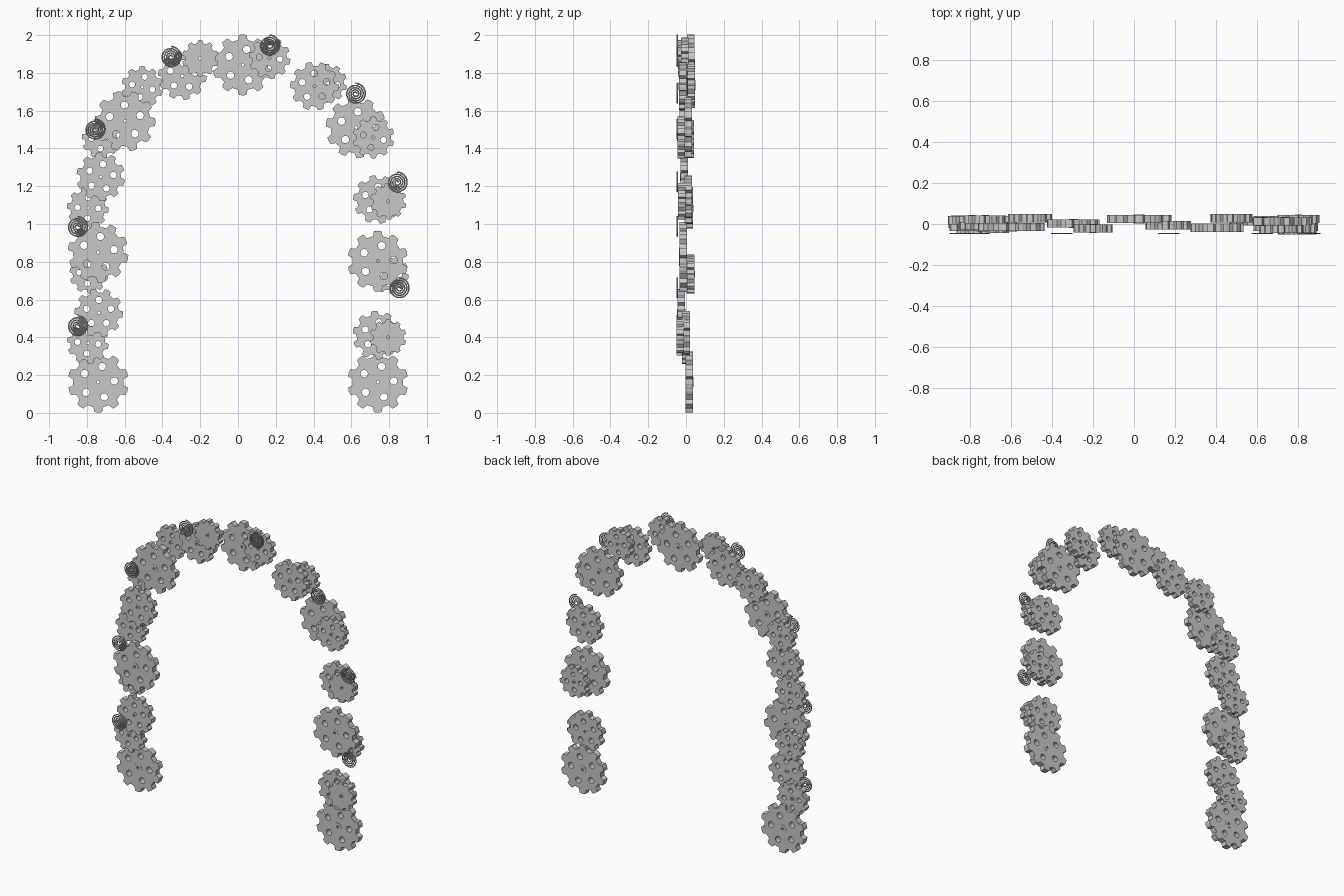
import bpy
import math

if "Cube" in bpy.data.objects:
    bpy.data.objects.remove(bpy.data.objects["Cube"])

# One flat metal colour
grey = bpy.data.materials.new("brushed_grey_metal")
grey.diffuse_color = (0.58, 0.58, 0.58, 1)
grey.use_nodes = True
grey.node_tree.nodes["Principled BSDF"].inputs["Base Color"].default_value = grey.diffuse_color

THICK = 0.04
TEETH = 10


def add_loop(curve, pts):
    s = curve.splines.new('POLY')
    s.points.add(len(pts) - 1)
    for p, (x, y) in zip(s.points, pts):
        p.co = (x, y, 0, 1)
    s.use_cyclic_u = True
    s.use_smooth = False


def circle(cx, cy, r, n):
    return [(cx + r * math.cos(2 * math.pi * i / n),
             cy + r * math.sin(2 * math.pi * i / n)) for i in range(n)]


def finish(name, curve, x, y, z):
    """Bake an upright curve into a mesh object."""
    tmp = bpy.data.objects.new("tmp", curve)
    bpy.context.collection.objects.link(tmp)
    bpy.context.view_layer.update()
    dg = bpy.context.evaluated_depsgraph_get()
    mesh = bpy.data.meshes.new_from_object(tmp.evaluated_get(dg))
    bpy.data.objects.remove(tmp)
    mesh.materials.clear()
    mesh.materials.append(grey)
    ob = bpy.data.objects.new(name, mesh)
    ob.rotation_euler = (math.pi / 2, 0, 0)
    ob.location = (x, y, z)
    bpy.context.collection.objects.link(ob)
    return ob


def plate(name, loops, depth, x, y, z):
    c = bpy.data.curves.new(name, 'CURVE')
    c.dimensions = '2D'
    c.fill_mode = 'BOTH'
    c.extrude = depth / 2
    for lp in loops:
        add_loop(c, lp)
    return finish(name, c, x, y, z)


def gear(name, x, y, z, r, holes, phase):
    # toothed rim: root, tip, tip, root for each tooth
    rim = []
    step = 2 * math.pi / TEETH
    for i in range(TEETH):
        a = math.pi / 2 + math.radians(phase) + i * step
        for f, rad in ((-0.31, 0.84), (-0.2, 1), (0, 1.01), (0.2, 1), (0.31, 0.84)):
            rim.append((r * rad * math.cos(a + f * step), r * rad * math.sin(a + f * step)))
    loops = [rim, circle(0, 0, 0.008, 10)]
    # ring of lightening holes
    for k in range(holes):
        a = math.radians(76 + phase) + 2 * math.pi * k / holes
        d = r * (0.53 if holes > 4 else 0.5)
        loops.append(circle(d * math.cos(a), d * math.sin(a), 0.007 + 0.08 * r, 14))
    plate(name, loops, THICK, x, y, z)
    # slim hub
    plate(name + "_hub", [circle(0, 0, 0.17 * r, 14), circle(0, 0, 0.008, 10)],
          THICK + 0.003, x, y, z)


# size classes: radius, hole count
SIZES = {"large": (0.16, 5), "medium": (0.128, 5), "small": (0.11, 4),
         "backing": (0.102, 4), "solid": (0.096, 0)}

# size, x, depth y, z, turn in degrees
GEARS = [
    ("large", -0.74, 0.018, 0.163, 0), ("small", -0.795, 0.0, 0.37, 8),
    ("medium", -0.737, -0.025, 0.53, 14), ("backing", -0.79, 0.022, 0.735, 5),
    ("large", -0.74, -0.015, 0.85, 6), ("small", -0.795, 0.018, 1.085, 12),
    ("medium", -0.727, -0.01, 1.25, 4), ("backing", -0.725, 0.022, 1.45, 10),
    ("large", -0.598, -0.015, 1.545, 16), ("small", -0.507, 0.028, 1.725, 0),
    ("medium", -0.295, 0.002, 1.785, 10), ("solid", -0.2, -0.022, 1.877, 0),
    ("large", 0.025, 0.025, 1.842, 0), ("small", 0.167, -0.006, 1.878, 8),
    ("medium", 0.405, -0.018, 1.73, 15), ("backing", 0.475, 0.028, 1.745, 4),
    ("large", 0.625, 0.012, 1.51, 8), ("small", 0.717, -0.025, 1.458, 0),
    ("medium", 0.738, 0.012, 1.13, 12), ("solid", 0.795, -0.022, 1.12, 3),
    ("large", 0.74, -0.015, 0.803, 0), ("backing", 0.802, 0.025, 0.735, 9),
    ("medium", 0.735, 0.0, 0.412, 6), ("solid", 0.795, -0.03, 0.4, 0),
    ("large", 0.74, 0.018, 0.163, 0),
]
for i, (size, x, y, z, turn) in enumerate(GEARS):
    r, holes = SIZES[size]
    gear(f"{size}_gear_{i + 1}", x, y, z, r, holes, turn)


def spiral(name, x, z):
    # flat wound spring in front of the gears
    c = bpy.data.curves.new(name, 'CURVE')
    c.dimensions = '3D'
    c.bevel_depth = 0.0038
    c.bevel_resolution = 1
    c.use_fill_caps = True
    n, turns = 110, 4.25
    s = c.splines.new('POLY')
    s.points.add(n - 1)
    for i, p in enumerate(s.points):
        t = i / (n - 1)
        a = 2 * math.pi * turns * t
        rad = 0.006 + 0.049 * t
        p.co = (rad * math.cos(a), rad * math.sin(a), 0, 1)
    finish(name, c, x, -0.046, z)


SPRINGS = [(-0.355, 1.885), (0.167, 1.945), (0.622, 1.69), (-0.758, 1.5),
           (-0.85, 0.985), (-0.85, 0.46), (0.843, 1.22), (0.853, 0.66)]
for i, (x, z) in enumerate(SPRINGS):
    spiral(f"spiral_spring_{i + 1}", x, z)
